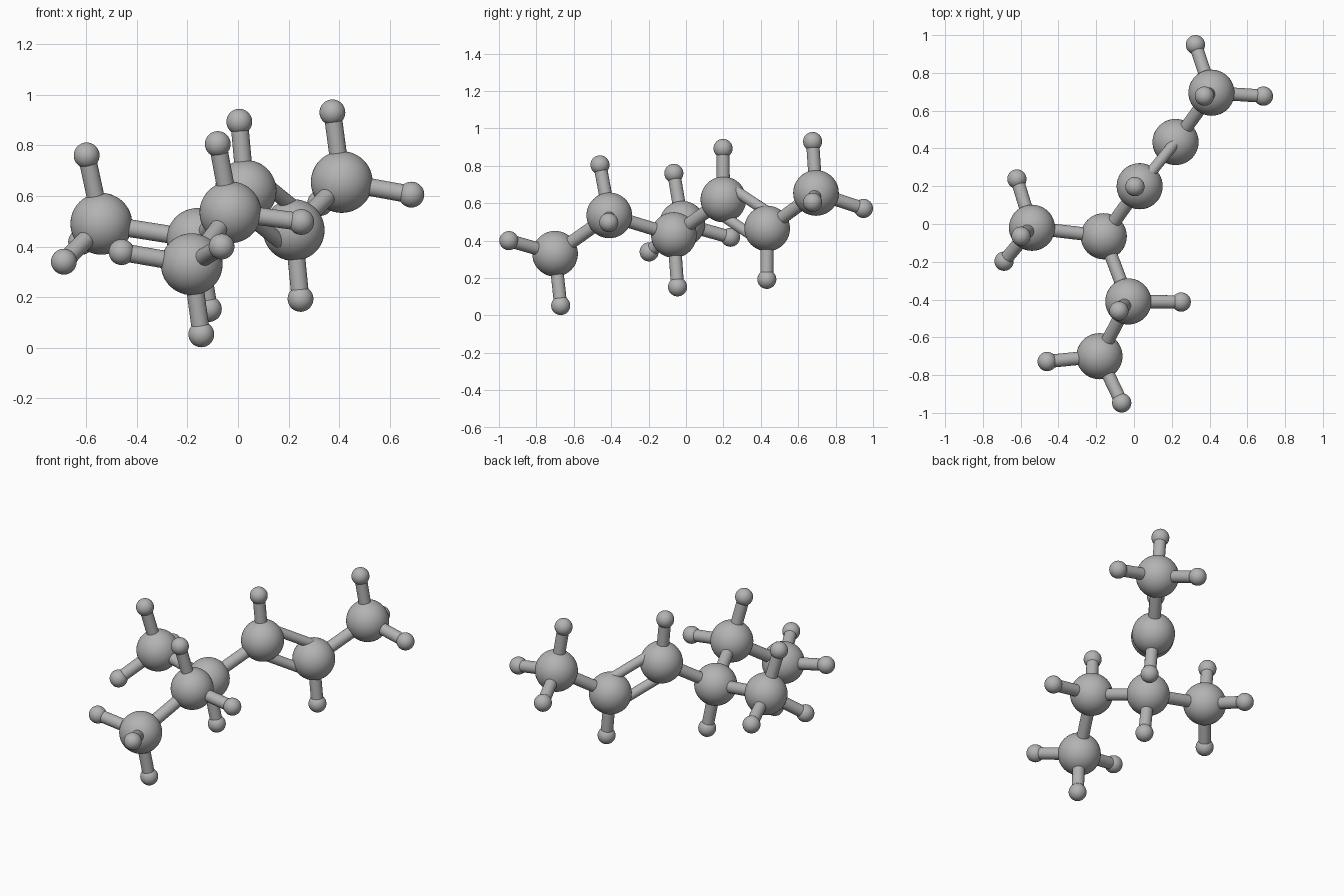
import bpy
from mathutils import Vector

default = bpy.data.objects.get("Cube")
if default:
    bpy.data.objects.remove(default, do_unlink=True)

grey = bpy.data.materials.new("matte grey")
grey.use_nodes = True
colour = (0.45, 0.45, 0.45, 1)
grey.diffuse_color = colour
grey.node_tree.nodes["Principled BSDF"].inputs["Base Color"].default_value = colour

BIG, SMALL, ROD, THIN_ROD = 0.122, 0.051, 0.035, 0.029
PAIR_OFFSET = 0.08

# Large balls, and the small balls attached to each
large = {
    "side_end": (-0.54, -0.02, 0.49),
    "branch": (-0.16, -0.065, 0.43),
    "front_middle": (-0.03, -0.41, 0.535),
    "front_end": (-0.183, -0.70, 0.33),
    "double_lower": (0.03, 0.20, 0.62),
    "double_upper": (0.22, 0.434, 0.465),
    "back_end": (0.41, 0.695, 0.655),
}
small = {
    "side_end": [(-0.598, -0.065, 0.76), (-0.688, -0.197, 0.34), (-0.62, 0.238, 0.418)],
    "branch": [(-0.115, -0.045, 0.153)],
    "front_middle": [(-0.08, -0.46, 0.805), (0.25, -0.413, 0.497)],
    "front_end": [(-0.46, -0.728, 0.378), (-0.065, -0.947, 0.40), (-0.145, -0.67, 0.053)],
    "double_lower": [(0.005, 0.198, 0.893)],
    "double_upper": [(0.247, 0.432, 0.193)],
    "back_end": [(0.373, 0.677, 0.93), (0.685, 0.677, 0.605), (0.325, 0.949, 0.572)],
}
single_rods = [
    ("side_end", "branch"), ("branch", "front_middle"), ("front_middle", "front_end"),
    ("branch", "double_lower"), ("double_upper", "back_end"),
]


def finish(name):
    obj = bpy.context.object
    obj.name = name
    obj.data.materials.append(grey)
    bpy.ops.object.shade_smooth_by_angle()


def ball(name, centre, radius, segments):
    bpy.ops.mesh.primitive_uv_sphere_add(
        segments=segments, ring_count=segments // 2, radius=radius, location=centre)
    finish(name)


def rod(name, start, end, radius):
    start, end = Vector(start), Vector(end)
    span = end - start
    bpy.ops.mesh.primitive_cylinder_add(
        vertices=32, radius=radius, depth=span.length, location=(start + end) / 2,
        rotation=span.to_track_quat("Z", "Y").to_euler())
    finish(name)


# Balls with their short rods
for part, centre in large.items():
    ball(part + "_ball", centre, BIG, 48)
    for i, tip in enumerate(small[part], 1):
        ball(f"{part}_small_ball_{i}", tip, SMALL, 32)
        rod(f"{part}_short_rod_{i}", centre, tip, ROD)

# Single rods of the chain
for a, b in single_rods:
    rod(f"{a}_to_{b}_rod", large[a], large[b], ROD)

# Pair of parallel rods, stacked in the upright plane of the link
a, b = Vector(large["double_lower"]), Vector(large["double_upper"])
along = (b - a).normalized()
up = (Vector((0, 0, 1)) - along * along.z).normalized()
for name, side in (("upper_pair_rod", 1), ("lower_pair_rod", -1)):
    shift = up * PAIR_OFFSET * side
    rod(name, a + shift, b + shift, THIN_ROD)
